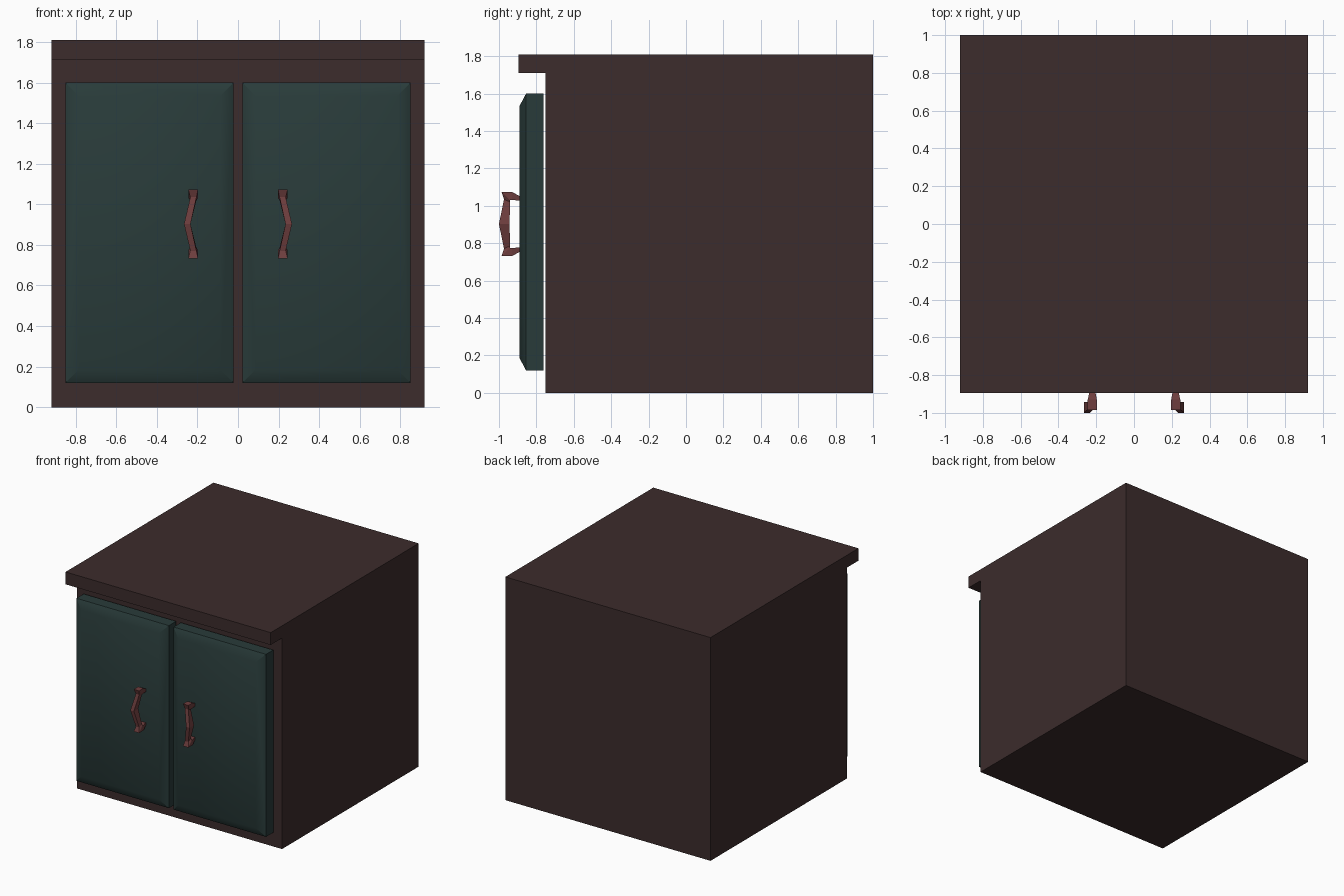
import bpy, bmesh, math

if "Cube" in bpy.data.objects:
    bpy.data.objects.remove(bpy.data.objects["Cube"])


def material(name, rgb):
    m = bpy.data.materials.new(name)
    m.diffuse_color = (*rgb, 1)
    m.use_nodes = True
    m.node_tree.nodes["Principled BSDF"].inputs["Base Color"].default_value = m.diffuse_color
    return m


def loft(name, sections, mat, mirror=False, smooth=None):
    """Bridge equal-length point loops and cap both ends."""
    bm = bmesh.new()
    rings = [[bm.verts.new(p) for p in s] for s in sections]
    n = len(rings[0])
    for a, b in zip(rings, rings[1:]):
        for i in range(n):
            j = (i + 1) % n
            bm.faces.new((a[i], a[j], b[j], b[i]))
    bm.faces.new(rings[0])
    bm.faces.new(rings[-1])
    bmesh.ops.recalc_face_normals(bm, faces=bm.faces)
    mesh = bpy.data.meshes.new(name)
    bm.to_mesh(mesh)
    bm.free()
    mesh.materials.append(mat)
    ob = bpy.data.objects.new(name, mesh)
    bpy.context.collection.objects.link(ob)
    if smooth:
        mesh.shade_smooth()
        mesh.set_sharp_from_angle(angle=math.radians(smooth))
    if mirror:
        ob.modifiers.new("other_side", 'MIRROR').use_axis[0] = True
    return ob


wood = material("dark_wood", (0.045, 0.025, 0.025))
paint = material("green_paint", (0.022, 0.044, 0.042))
metal = material("copper", (0.156, 0.048, 0.048))

# cabinet body with overhanging front lip: side profile extruded across x
profile = [(1, 0), (1, 1.81), (-0.895, 1.81), (-0.895, 1.71), (-0.75, 1.71), (-0.75, 0)]
loft("cabinet_body", [[(x, y, z) for y, z in profile] for x in (-0.92, 0.92)], wood)


# doors: slab with chamfered front
def door_ring(y, inset):
    x0, x1, z0, z1 = 0.021 + inset, 0.85 - inset, 0.12 + inset, 1.6 - inset
    return [(x0, y, z0), (x1, y, z0), (x1, y, z1), (x0, y, z1)]


loft("doors", [door_ring(-0.762, 0), door_ring(-0.855, 0), door_ring(-0.89, 0.066)],
     paint, mirror=True, smooth=30)

# handles: bowed bar, sections of (outer y, outer z, inner y, inner z, x min, x max)
MID = 0.903
half = [
    (-0.885, 1.05, -0.885, 1.027, 0.205, 0.235),
    (-0.93, 1.074, -0.93, 1.032, 0.197, 0.245),
    (-0.986, 1.074, -0.942, 1.03, 0.197, 0.245),
    (-0.973, 1.035, -0.94, 1.02, 0.205, 0.235),
    (-1.0, MID, -0.944, MID, 0.234, 0.266),
]
lower = [(a, 2 * MID - b, c, 2 * MID - d, e, f) for a, b, c, d, e, f in half[-2::-1]]
loft("handles", [[(e, a, b), (f, a, b), (f, c, d), (e, c, d)]
                 for a, b, c, d, e, f in half + lower], metal, mirror=True)
